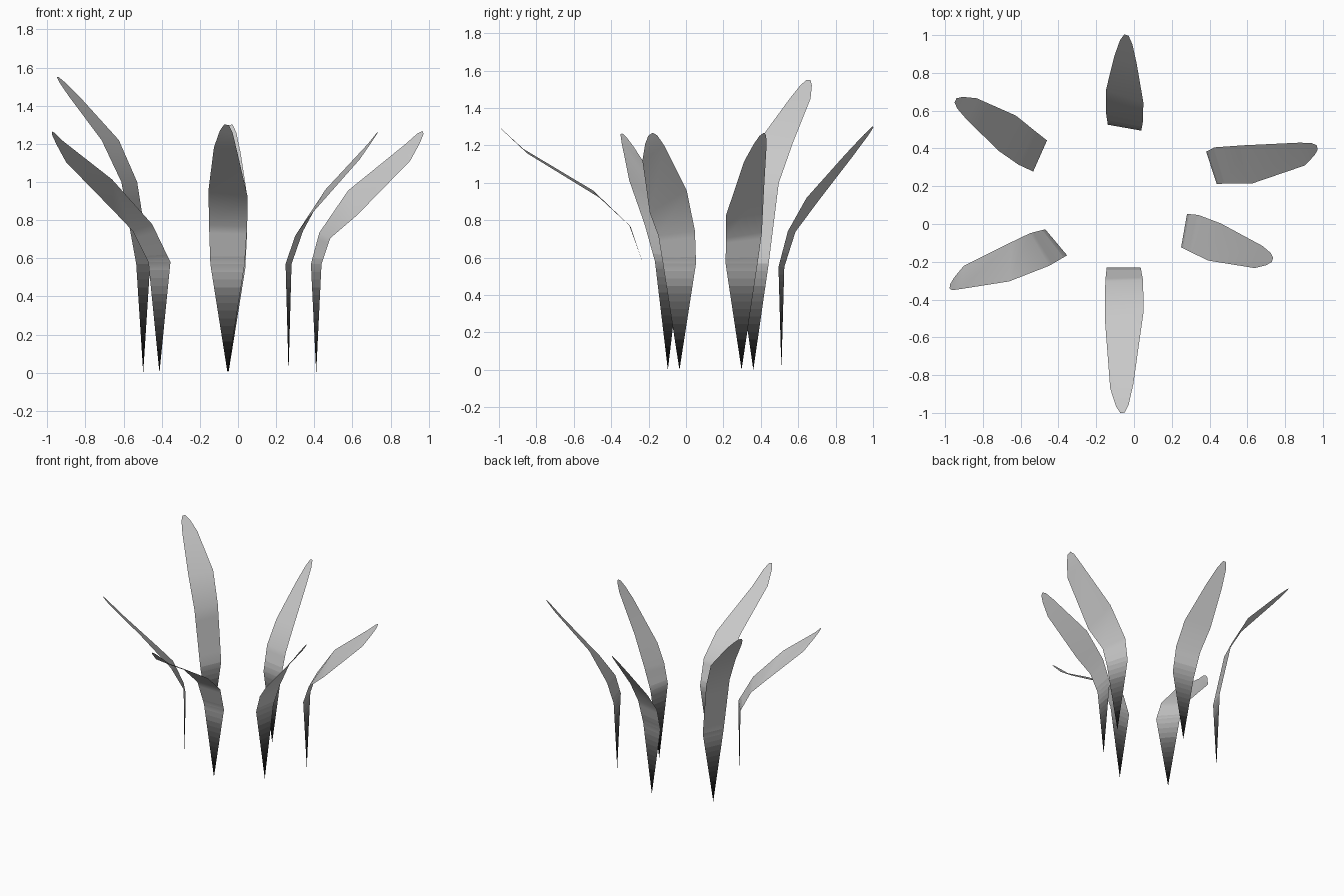
import bpy
import bmesh
from math import radians, cos, sin
from mathutils import Vector

if "Cube" in bpy.data.objects:
    bpy.data.objects.remove(bpy.data.objects["Cube"])

# Shared half-width along a leaf: foot, waist, bend, belly, shoulder, near tip, tip
HALF_WIDTH = [0.0, 0.09, 0.1, 0.104, 0.062, 0.034, 0.012]
# How far the cross direction has turned from base to tip at each row
TURN = [0, 0, 0.2, 0.9, 1, 1, 1]
# Extra slices per section, so the dark foot can fade smoothly
SLICES = [14, 5, 1, 1, 1, 1]
FADE_TOP = 0.72
SHADES = 20

# Shades from near black at the foot to plain grey
shades = []
for i in range(SHADES):
    f = 0.07 + 0.93 * (i / (SHADES - 1)) ** 1.4
    mat = bpy.data.materials.new("leaf_shade_%02d" % i)
    g = 0.8 * f ** 2.2
    mat.diffuse_color = (g, g, g, 1)
    mat.use_nodes = True
    mat.node_tree.nodes["Principled BSDF"].inputs["Base Color"].default_value = mat.diffuse_color
    shades.append(mat)


def make_leaf(name, waist, bend, belly, shoulder, tip, base_angle, tip_angle, tilt):
    """Ribbon leaf: pointed foot, straight stalk, then an outward bend to a blunt tip."""
    foot = Vector((waist[0], waist[1], 0.0))
    near_tip = Vector(shoulder).lerp(Vector(tip), 0.72)
    spine = [foot, Vector(waist), Vector(bend), Vector(belly),
             Vector(shoulder), near_tip, Vector(tip)]
    edges = []
    for centre, half, turn in zip(spine, HALF_WIDTH, TURN):
        a = radians(base_angle + (tip_angle - base_angle) * turn)
        across = Vector((cos(a), sin(a), tilt * turn)) * half
        edges.append((centre - across, centre + across))

    # Rows of left and right points, sliced finer near the foot
    bm = bmesh.new()
    v = bm.verts.new(foot)
    rows = [(v, v)]
    for (l0, r0), (l1, r1), n in zip(edges, edges[1:], SLICES):
        for k in range(1, n + 1):
            rows.append((bm.verts.new(l0.lerp(l1, k / n)), bm.verts.new(r0.lerp(r1, k / n))))
    for (l0, r0), (l1, r1) in zip(rows, rows[1:]):
        f = bm.faces.new((l0, r1, l1) if l0 is r0 else (l0, r0, r1, l1))
        f.smooth = True
        z = f.calc_center_median().z
        f.material_index = min(SHADES - 1, int(z / FADE_TOP * SHADES))
    mesh = bpy.data.meshes.new(name)
    for mat in shades:
        mesh.materials.append(mat)
    bm.to_mesh(mesh)
    bm.free()
    obj = bpy.data.objects.new(name, mesh)
    bpy.context.collection.objects.link(obj)
    return obj


# Six leaves in a ring, each leaning outward
make_leaf("back_leaf", (-.05, .51, .55), (-.05, .565, .74), (-.05, .675, .91),
          (-.045, .87, 1.145), (-.04, 1.0, 1.30), -10, -18, .1)
make_leaf("front_leaf", (-.055, -.23, .57), (-.052, -.30, .77), (-.052, -.48, .94),
          (-.065, -.86, 1.17), (-.06, -1.0, 1.30), 0, 10, -.2)
make_leaf("back_left_leaf", (-.497, .36, .57), (-.57, .405, 1.0), (-.67, .48, 1.22),
          (-.86, .61, 1.45), (-.945, .655, 1.55), 66, 64, 0)
make_leaf("front_left_leaf", (-.412, -.097, .58), (-.50, -.135, .76), (-.655, -.20, .93),
          (-.91, -.283, 1.16), (-.975, -.33, 1.255), -50, -98, .9)
make_leaf("back_right_leaf", (.41, .297, .57), (.455, .31, .72), (.60, .315, .89),
          (.89, .37, 1.155), (.97, .405, 1.26), 108, 102, .7)
make_leaf("front_right_leaf", (.265, -.035, .57), (.32, -.05, .73), (.425, -.095, .90),
          (.66, -.175, 1.16), (.733, -.19, 1.26), 80, 70, .65)
